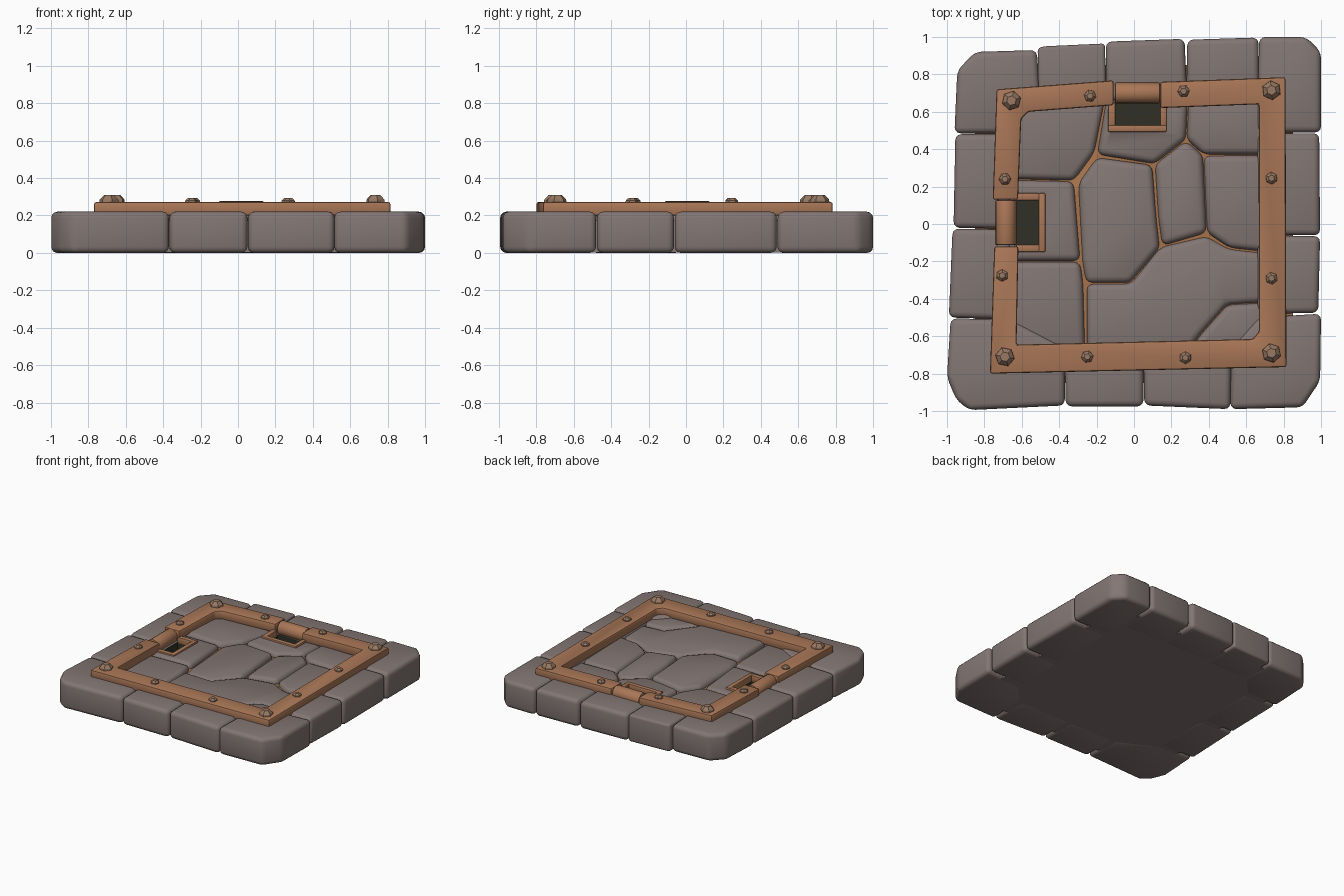
import bpy, bmesh, math, random
from mathutils import Vector, Matrix

if "Cube" in bpy.data.objects:
    bpy.data.objects.remove(bpy.data.objects["Cube"])

random.seed(4)


def material(name, rgb):
    m = bpy.data.materials.new(name)
    m.diffuse_color = (*rgb, 1)
    m.use_nodes = True
    m.node_tree.nodes["Principled BSDF"].inputs["Base Color"].default_value = m.diffuse_color
    return m


STONE = material("grey brown stone", (0.225, 0.182, 0.172))
RUST = material("rusty frame", (0.40, 0.185, 0.095))
BOLT = material("bolt metal", (0.31, 0.19, 0.125))
DIRT = material("orange grout", (0.38, 0.17, 0.07))
DARK = material("dark hole", (0.03, 0.03, 0.02))


def finish(bm, name, *mats, angle=40):
    me = bpy.data.meshes.new(name)
    bm.to_mesh(me)
    bm.free()
    for m in mats:
        me.materials.append(m)
    me.shade_smooth()
    me.set_sharp_from_angle(angle=math.radians(angle))
    ob = bpy.data.objects.new(name, me)
    bpy.context.collection.objects.link(ob)
    return ob


def prism(name, pts, z0, z1, mat, bevel=0.0, seg=2, angle=40, top_only=False, tilt=0.0):
    """Extrude an outline upward and round its edges."""
    bm = bmesh.new()
    face = bm.faces.new([bm.verts.new((x, y, z0)) for x, y in pts])
    ext = bmesh.ops.extrude_face_region(bm, geom=[face])
    for v in [g for g in ext["geom"] if isinstance(g, bmesh.types.BMVert)]:
        v.co.z = z1
    bmesh.ops.recalc_face_normals(bm, faces=bm.faces)
    if bevel:
        edges = [e for e in bm.edges
                 if not top_only or max(v.co.z for v in e.verts) > z1 - 1e-4]
        bmesh.ops.bevel(bm, geom=edges, offset=bevel, segments=seg, profile=0.5,
                        affect='EDGES', clamp_overlap=True)
    if tilt:
        a, b = random.uniform(-tilt, tilt), random.uniform(-tilt, tilt)
        c = sum((Vector(p) for p in pts), Vector((0, 0))) / len(pts)
        for v in bm.verts:
            if v.co.z > z0 + 0.03:
                v.co.z += a * (v.co.x - c.x) + b * (v.co.y - c.y)
    return finish(bm, name, mat, angle=angle)


def rect(x0, x1, y0, y1):
    return [(x0, y0), (x1, y0), (x1, y1), (x0, y1)]


# Border stones
I = 0.66
border = [
    [(-.96, .485), (-.945, .82), (-.85, .92), (-.52, .93), (-.50, I), (-I, .485)],
    [(-.515, .94), (-.48, .95), (-.155, .965), (-.15, I), (-.51, I)],
    [(-.15, .975), (.27, .99), (.285, I), (-.15, I)],
    [(.285, .985), (.665, .997), (.67, I), (.28, I)],
    [(.67, 1.0), (.92, 1.0), (1.0, .92), (1.0, .49), (I, .49), (I, I)],
    [(.99, .485), (I, .485), (I, -.06), (.995, -.06)],
    [(.995, -.065), (I, -.065), (I, -.48), (.985, -.475)],
    [(1.0, -.48), (.995, -.84), (.90, -.98), (.515, -.99), (.52, -I), (I, -.50)],
    [(.055, -.97), (.515, -.99), (.52, -I), (.05, -I)],
    [(-.365, -.975), (.05, -.975), (.05, -I), (-.37, -I)],
    [(-.98, -.505), (-1.0, -.82), (-.95, -.94), (-.88, -.995), (-.37, -.97), (-.37, -I), (-I, -.51)],
    [(-.97, -.025), (-.99, -.50), (-I, -.51), (-I, -.03)],
    [(-.955, .48), (-.965, -.02), (-I, -.025), (-I, .48)],
]
for i, p in enumerate(border):
    prism(f"border_stone_{i}", p, 0, .22, STONE, .032, 3)

# Core slab: stone below, grout above
bm = bmesh.new()
bmesh.ops.create_cube(bm, size=1, matrix=Matrix.Translation((0, 0, .087))
                      @ Matrix.Diagonal((1.7, 1.7, .17, 1)))
for f in bm.faces:
    f.material_index = 1 if f.normal.z > .5 else 0
cut_targets = [finish(bm, "core_slab", STONE, DIRT)]

# Inner paving stones
paving = [
    [(-.7, .24), (-.32, .23), (-.21, .38), (-.15, .67), (-.7, .67)],
    [(-.2, .37), (.11, .32), (.28, .45), (.29, .67), (-.15, .67)],
    [(.28, .45), (.37, .37), (.7, .37), (.7, .67), (.29, .67)],
    [(-.2, .36), (-.3, .22), (-.28, -.2), (-.26, -.32), (-.02, -.32), (.14, -.13), (.12, .05), (.1, .32)],
    [(.11, .32), (.13, .03), (.15, -.12), (.39, -.05), (.37, .37), (.28, .45)],
    [(.37, .37), (.39, -.05), (.51, -.13), (.7, -.15), (.7, .37)],
    [(.14, -.12), (-.02, -.32), (-.26, -.32), (-.26, -.68), (.3, -.68), (.34, -.61), (.5, -.43),
     (.7, -.42), (.7, -.15), (.51, -.13), (.39, -.06)],
    [(.34, -.61), (.3, -.68), (.7, -.68), (.7, -.42), (.5, -.43)],
    [(-.7, -.2), (-.7, -.68), (-.26, -.68), (-.27, -.32), (-.285, -.2)],
    [(-.7, .24), (-.7, -.2), (-.285, -.2), (-.32, .23)],
]
for i, p in enumerate(paving):
    cx, cy = sum(a for a, _ in p) / len(p), sum(b for _, b in p) / len(p)
    p = [(cx + (x - cx) * .985, cy + (y - cy) * .985) for x, y in p]
    cut_targets.append(prism(f"paving_stone_{i}", p, .1, .208, STONE, .035, 3,
                             top_only=True, tilt=.03))

# Metal frame: one long run and one short corner, leaving two hinge gaps
prism("frame_long_run", [(.14, .76), (.81, .785), (.815, -.765), (-.77, -.80), (-.747, -.12),
      (-.618, -.12), (-.628, -.645), (.635, -.615), (.668, -.575), (.668, .64), (.14, .62)],
      .20, .272, RUST, .012, 2, 30)
prism("frame_corner", [(-.11, .768), (-.735, .72), (-.755, .13), (-.62, .13), (-.603, .56),
      (-.565, .60), (-.11, .635)], .20, .272, RUST, .012, 2, 30)


# Hinge barrels in the gaps
def barrel(name, centre, length, axis):
    rot = Matrix.Rotation(math.pi / 2, 4, axis)
    bm = bmesh.new()
    bmesh.ops.create_cone(bm, cap_ends=True, segments=16, radius1=.056, radius2=.056,
                          depth=length, matrix=Matrix.Translation(centre) @ rot)
    caps = [e for e in bm.edges if any(len(f.verts) > 4 for f in e.link_faces)]
    bmesh.ops.bevel(bm, geom=caps, offset=.008, segments=2, profile=.5, affect='EDGES')
    finish(bm, name, RUST)


barrel("hinge_back", (.018, .70, .222), .24, 'Y')
barrel("hinge_left", (-.685, .007, .222), .24, 'X')


# Bolts: six-sided domes
def bolt(name, x, y, r, h):
    bm = bmesh.new()
    rings = []
    turn = random.uniform(0, 1)
    for rr, z in ((r, .262), (r * .95, .272 + h * .35), (r * .5, .272 + h)):
        rings.append([bm.verts.new((x + rr * math.cos(turn + k * math.pi / 3),
                                    y + rr * math.sin(turn + k * math.pi / 3), z)) for k in range(6)])
    for a, b in zip(rings, rings[1:]):
        for k in range(6):
            bm.faces.new((a[k], a[(k + 1) % 6], b[(k + 1) % 6], b[k]))
    bm.faces.new(rings[-1])
    bm.faces.new(rings[0][::-1])
    finish(bm, name, BOLT, angle=25)


for i, (x, y) in enumerate([(-.655, .66), (.735, .715), (.735, -.69), (-.69, -.71)]):
    bolt(f"corner_bolt_{i}", x, y, .053, .038)
for i, (x, y) in enumerate([(-.235, .685), (.265, .71), (.735, .245), (.735, -.29),
                            (.275, -.715), (-.25, -.71), (-.705, -.275), (-.69, .24)]):
    bolt(f"side_bolt_{i}", x, y, .034, .022)


# Slots: cut hole, dark lining, three trim bars
def slot(name, x0, x1, y0, y1, bars):
    g = .01
    cutter = prism(name + "_cutter", rect(x0 - g, x1 + g, y0 - g, y1 + g), .07, .4, DARK)
    cutter.hide_render = True
    cutter.display_type = 'WIRE'
    for ob in cut_targets:
        mod = ob.modifiers.new(name, 'BOOLEAN')
        mod.operation, mod.solver, mod.object = 'DIFFERENCE', 'EXACT', cutter
    bm = bmesh.new()
    bmesh.ops.create_cube(bm, size=1, matrix=Matrix.Translation(((x0 + x1) / 2, (y0 + y1) / 2, .13))
                          @ Matrix.Diagonal((x1 - x0 + .008, y1 - y0 + .008, .10, 1)))
    bmesh.ops.delete(bm, geom=[f for f in bm.faces if f.normal.z > .5], context='FACES')
    bmesh.ops.reverse_faces(bm, faces=bm.faces)
    finish(bm, name + "_lining", DARK)
    for i, b in enumerate(bars):
        prism(f"{name}_trim_{i}", rect(*b), .17, .222, RUST, .008, 2)


slot("back_slot", -.10, .14, .53, .65,
     [(-.14, .175, .492, .53), (-.14, -.10, .525, .65), (.14, .175, .525, .65)])
slot("left_slot", -.63, -.51, -.11, .125,
     [(-.51, -.473, -.15, .165), (-.63, -.505, .125, .165), (-.63, -.505, -.15, -.11)])
